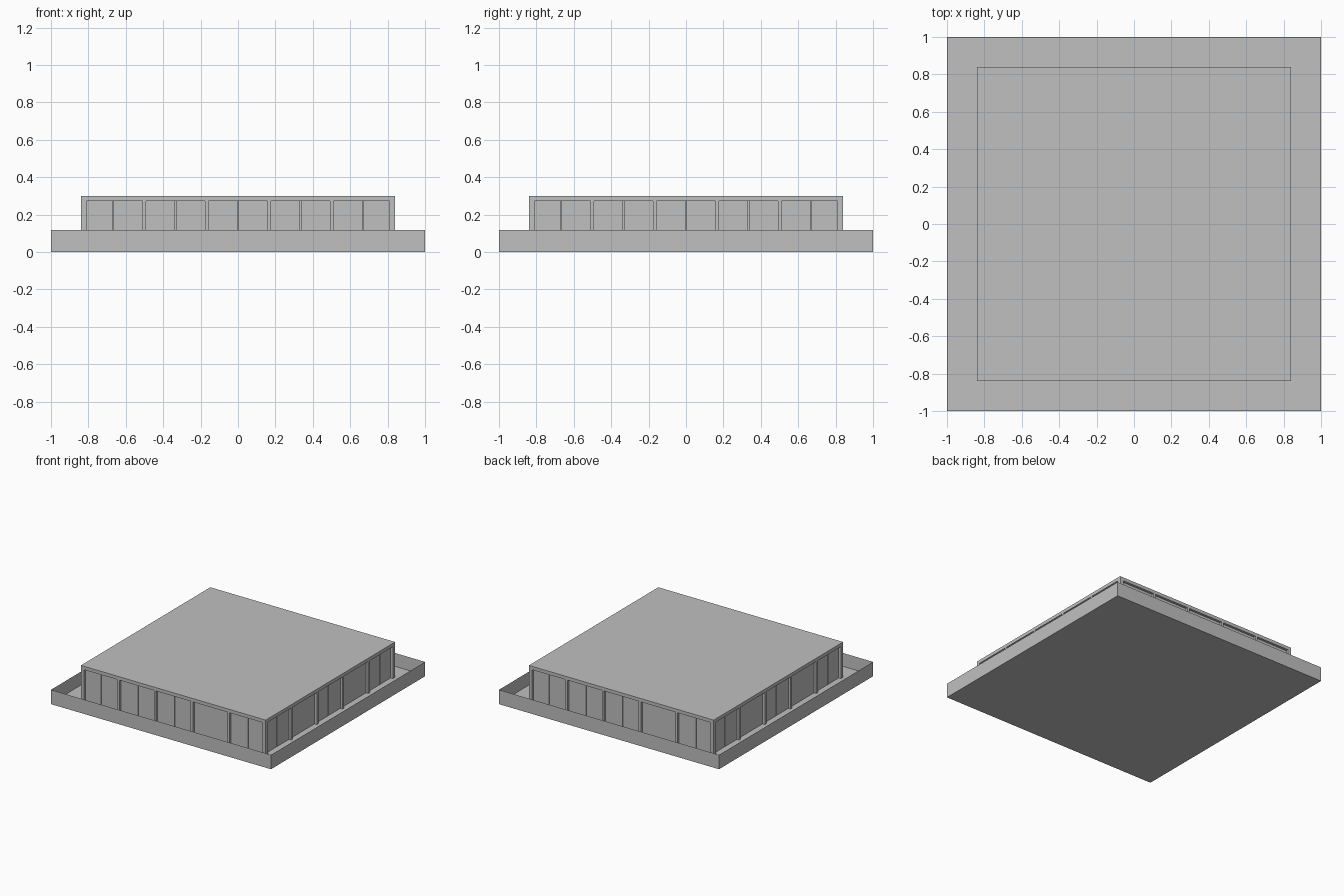
import bpy
import bmesh
from mathutils import Matrix, Vector

cube = bpy.data.objects.get("Cube")
if cube:
    bpy.data.objects.remove(cube, do_unlink=True)

HALF = 0.84       # half width of the building
FLOOR = 0.01
HEAD = 0.272      # underside of the roof slab
BAYS = 5
POST = 0.02
RECESS = 0.02
PITCH = (2 * HALF - POST / 2) / BAYS

grey = bpy.data.materials.new("plain grey")
grey.use_nodes = True
colour = (0.53, 0.53, 0.53, 1)
grey.diffuse_color = colour
grey.node_tree.nodes["Principled BSDF"].inputs["Base Color"].default_value = colour


def add_box(bm, low, high, turn=Matrix()):
    """Add a box between two corners, then turn it about the z axis."""
    low, high = Vector(low), Vector(high)
    size = Matrix.Diagonal((high - low).to_4d())
    size[3][3] = 1
    place = turn @ Matrix.Translation((low + high) / 2) @ size
    bmesh.ops.create_cube(bm, size=1, matrix=place)


def finish(bm, name):
    mesh = bpy.data.meshes.new(name)
    bm.to_mesh(mesh)
    bm.free()
    mesh.materials.append(grey)
    obj = bpy.data.objects.new(name, mesh)
    bpy.context.collection.objects.link(obj)
    return obj


# Open tray with a thin rim, cut from one block
bm = bmesh.new()
add_box(bm, (-1, -1, 0), (1, 1, 0.118))
top = [f for f in bm.faces if f.normal.z > 0.9]
bmesh.ops.inset_region(bm, faces=top, thickness=0.004)
bmesh.ops.translate(bm, verts=top[0].verts, vec=(0, 0, FLOOR - 0.118))
finish(bm, "tray")

# Flat roof slab
bm = bmesh.new()
add_box(bm, (-HALF, -HALF, HEAD), (HALF, HALF, 0.30))
finish(bm, "roof")

# Posts and paired panels, repeated on the four sides
posts, panels = bmesh.new(), bmesh.new()
for side in range(4):
    turn = Matrix.Rotation(side * 1.5707963, 4, "Z")
    for i in range(BAYS + 1):
        centre = (i - BAYS / 2) * PITCH
        left = max(centre - POST / 2, -HALF)
        right = min(centre + POST / 2, HALF)
        add_box(posts, (left, -HALF, FLOOR), (right, -HALF + 0.03, HEAD), turn)
    for i in range(BAYS):
        start = (i - BAYS / 2) * PITCH + POST / 2
        width = (PITCH - POST) / 2
        for j in range(2):
            x = start + j * width
            gap = 0.0015
            add_box(panels,
                    (x + gap * j, -HALF + RECESS, FLOOR),
                    (x + width - gap * (1 - j), -HALF + 0.03, HEAD), turn)
finish(posts, "posts")
finish(panels, "wall_panels")

# Solid core behind the panels
bm = bmesh.new()
core = HALF - 0.03
add_box(bm, (-core, -core, FLOOR), (core, core, HEAD))
finish(bm, "core")
